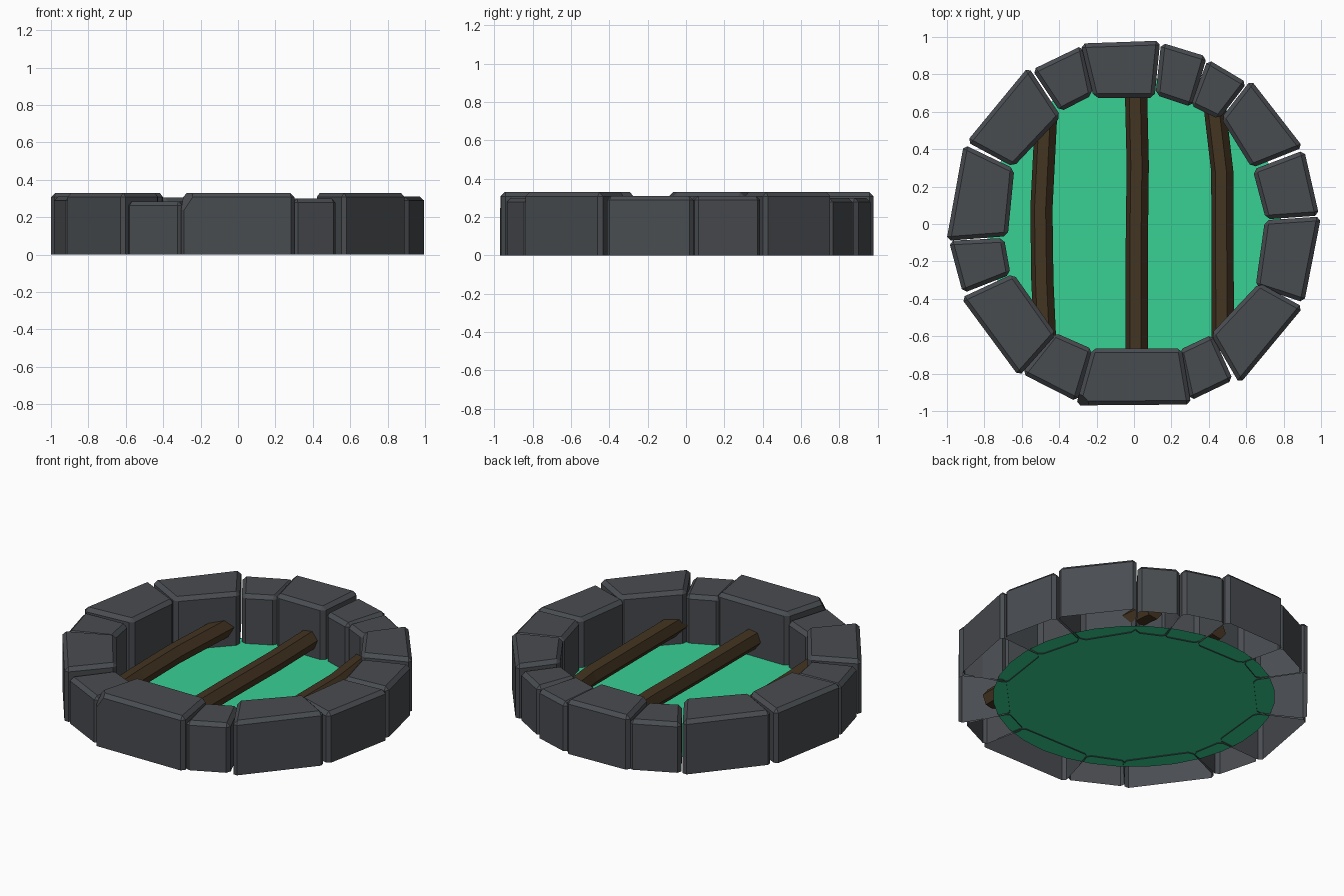
import bpy, bmesh, math
from mathutils import Vector

if "Cube" in bpy.data.objects:
    bpy.data.objects.remove(bpy.data.objects["Cube"])


def material(name, rgb):
    m = bpy.data.materials.new(name)
    m.diffuse_color = (*rgb, 1)
    m.use_nodes = True
    m.node_tree.nodes["Principled BSDF"].inputs["Base Color"].default_value = m.diffuse_color
    return m


STONE = material("slate grey", (0.066, 0.072, 0.081))
GREEN = material("pool green", (0.040, 0.630, 0.295))
WOOD = material("dark wood", (0.056, 0.034, 0.015))


def finish(bm, name, mat):
    bmesh.ops.recalc_face_normals(bm, faces=bm.faces)
    me = bpy.data.meshes.new(name)
    bm.to_mesh(me)
    bm.free()
    me.materials.append(mat)
    ob = bpy.data.objects.new(name, me)
    bpy.context.collection.objects.link(ob)
    return ob


# Ring stone: a bevelled wedge block, hollow underneath
def stone(name, corners, height, chip=None):
    bm = bmesh.new()
    low = [bm.verts.new((x, y, 0)) for x, y in corners]
    top = [bm.verts.new((x, y, height)) for x, y in corners]
    bm.faces.new(top)
    for i in range(4):
        j = (i + 1) % 4
        bm.faces.new((low[i], low[j], top[j], top[i]))
    edges = [e for e in bm.edges if not e.is_boundary]
    bmesh.ops.bevel(bm, geom=edges, offset=0.022, segments=1,
                    profile=0.5, affect='EDGES', clamp_overlap=True)
    if chip:  # broken corner
        cut = bmesh.ops.bisect_plane(bm, geom=bm.verts[:] + bm.edges[:] + bm.faces[:],
                                     plane_co=chip[0], plane_no=Vector(chip[1]).normalized(),
                                     clear_outer=True)
        rim = [g for g in cut['geom_cut'] if isinstance(g, bmesh.types.BMEdge)]
        bmesh.ops.holes_fill(bm, edges=rim, sides=0)
    finish(bm, name, STONE)


# outer start, outer end, inner end, inner start (counterclockwise), height
STONES = [
    ((-.31, -.97), (.305, -.965), (.255, -.665), (-.225, -.665), .33),
    ((.30, -.945), (.53, -.835), (.42, -.59), (.24, -.675), .30),
    ((.565, -.855), (.905, -.445), (.67, -.315), (.41, -.59), .33),
    ((.91, -.42), (1.0, .04), (.70, .02), (.65, -.335), .31),
    ((.99, .045), (.91, .395), (.635, .29), (.705, .025), .31),
    ((.905, .41), (.625, .77), (.465, .565), (.63, .30), .33),
    ((.605, .755), (.395, .88), (.30, .635), (.455, .56), .30),
    ((.39, .895), (.145, .97), (.115, .69), (.31, .625), .30),
    ((.14, .98), (-.285, .965), (-.215, .675), (.11, .675), .33),
    ((-.275, .955), (-.545, .825), (-.395, .60), (-.22, .69), .305),
    ((-.565, .84), (-.895, .44), (-.645, .305), (-.39, .575), .33),
    ((-.91, .425), (-1.003, -.09), (-.675, -.065), (-.64, .295), .33),
    ((-.99, -.09), (-.915, -.37), (-.66, -.27), (-.695, -.075), .31),
    ((-.925, -.395), (-.615, -.815), (-.415, -.59), (-.645, -.265), .33),
    ((-.60, -.80), (-.305, -.95), (-.22, -.67), (-.425, -.58), .285),
]
for i, (*corners, h) in enumerate(STONES):
    chip = ((-.305, -.965, .22), (-.94, -.83, .64)) if i == 0 else None
    stone(f"ring_stone_{i + 1}", corners, h, chip)

# Flat pool surface tucked under the stones
bm = bmesh.new()
bmesh.ops.create_circle(bm, cap_ends=True, segments=32, radius=0.79)
bmesh.ops.translate(bm, verts=bm.verts, vec=(0, 0, 0.006))
finish(bm, "pool_surface", GREEN)


# Six-sided wooden beams following slightly bent paths
def beam(name, path, radius=0.06, z=0.11):
    bm = bmesh.new()
    rings = []
    for x, y in path:
        ring = []
        for k in range(6):
            a = math.radians(60 * k + 8)
            ring.append(bm.verts.new((x + radius * math.cos(a), y,
                                      z + radius * math.sin(a))))
        rings.append(ring)
    for a, b in zip(rings, rings[1:]):
        for k in range(6):
            n = (k + 1) % 6
            bm.faces.new((a[k], a[n], b[n], b[k]))
    bm.faces.new(rings[0])
    bm.faces.new(rings[-1])
    finish(bm, name, WOOD)


beam("left_beam", [(-.475, -.63), (-.49, -.30), (-.495, .08), (-.47, .58)])
beam("middle_beam", [(.015, -.74), (.015, -.10), (.02, .32), (.01, .74)])
beam("right_beam", [(.475, -.68), (.473, .0), (.472, .28), (.425, .68)])
